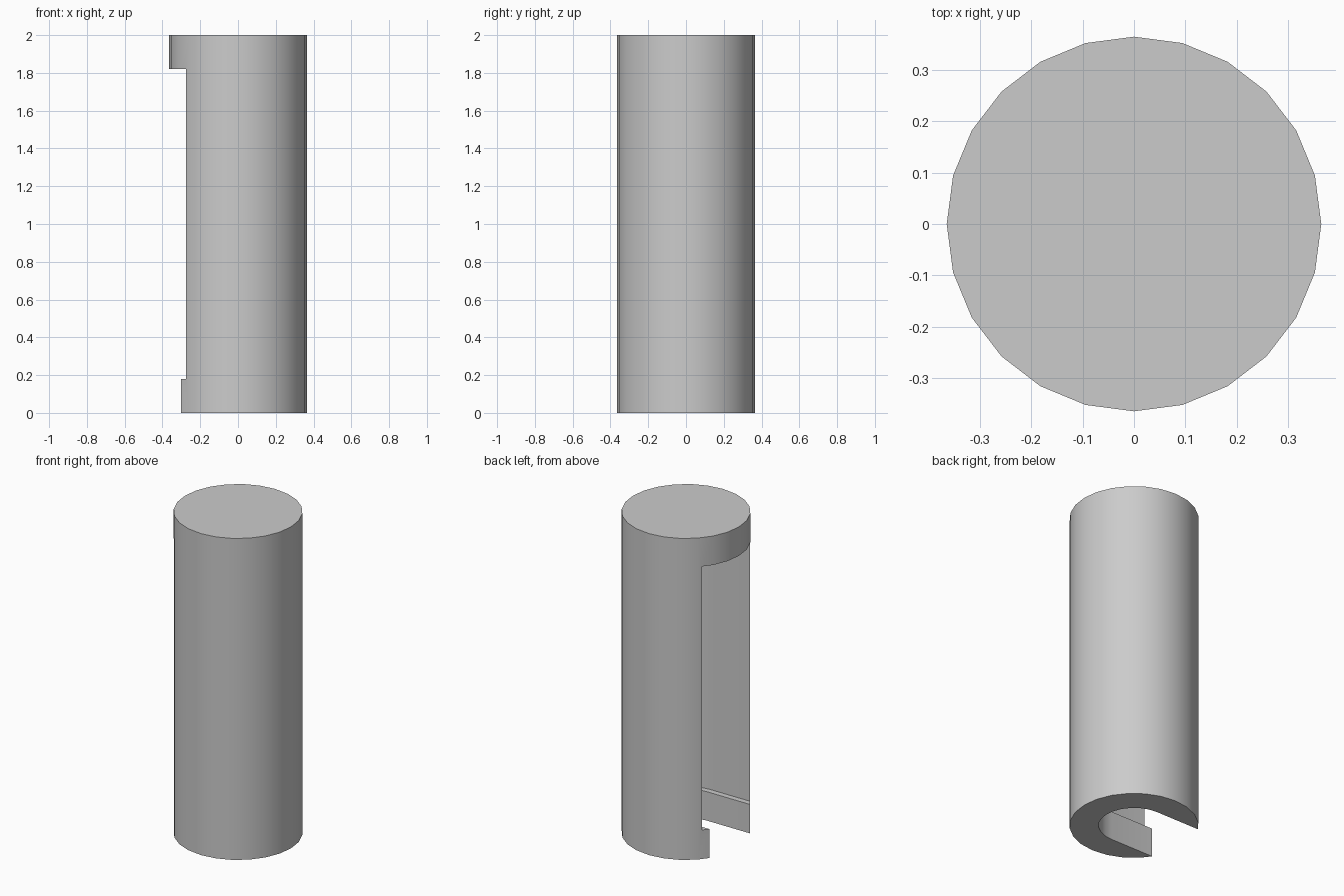
import bpy, bmesh, math

if "Cube" in bpy.data.objects:
    bpy.data.objects.remove(bpy.data.objects["Cube"])

R, H = 0.364, 2.0


def prism(name, pts, z0, z1):
    """Closed prism from a counter-clockwise outline."""
    bm = bmesh.new()
    face = bm.faces.new([bm.verts.new((x, y, z0)) for x, y in pts])
    top = bmesh.ops.extrude_face_region(bm, geom=[face])["geom"]
    for v in top:
        if isinstance(v, bmesh.types.BMVert):
            v.co.z = z1
    bmesh.ops.recalc_face_normals(bm, faces=bm.faces)
    mesh = bpy.data.meshes.new(name)
    bm.to_mesh(mesh)
    bm.free()
    obj = bpy.data.objects.new(name, mesh)
    bpy.context.collection.objects.link(obj)
    return obj


def arc(r, a0, a1, n):
    return [(r * math.cos(math.radians(a0 + (a1 - a0) * i / n)),
             r * math.sin(math.radians(a0 + (a1 - a0) * i / n))) for i in range(n + 1)]


def slot(name, r, z0, z1):
    # U-shaped cutter: round end at the axis, open towards -x
    cutter = prism(name, arc(r, -90, 90, 12) + [(-0.6, r), (-0.6, -r)], z0, z1)
    cutter.hide_render = True
    return cutter


# Main cylinder, 24 sides
body = prism("slotted_cylinder", arc(R, 0, 360, 24)[:-1], 0, H)

# Wide inner pocket and narrower slot through the bottom lip
cutters = [slot("pocket_cutter", 0.235, 0.18, 1.82),
           slot("lip_cutter", 0.20, -0.2, 0.4)]
bpy.context.view_layer.objects.active = body
body.select_set(True)
for c in cutters:
    mod = body.modifiers.new(c.name, "BOOLEAN")
    mod.operation, mod.solver, mod.object = "DIFFERENCE", "EXACT", c
    bpy.ops.object.modifier_apply(modifier=mod.name)
    bpy.data.objects.remove(c)

bpy.ops.object.shade_smooth_by_angle(angle=math.radians(30))
